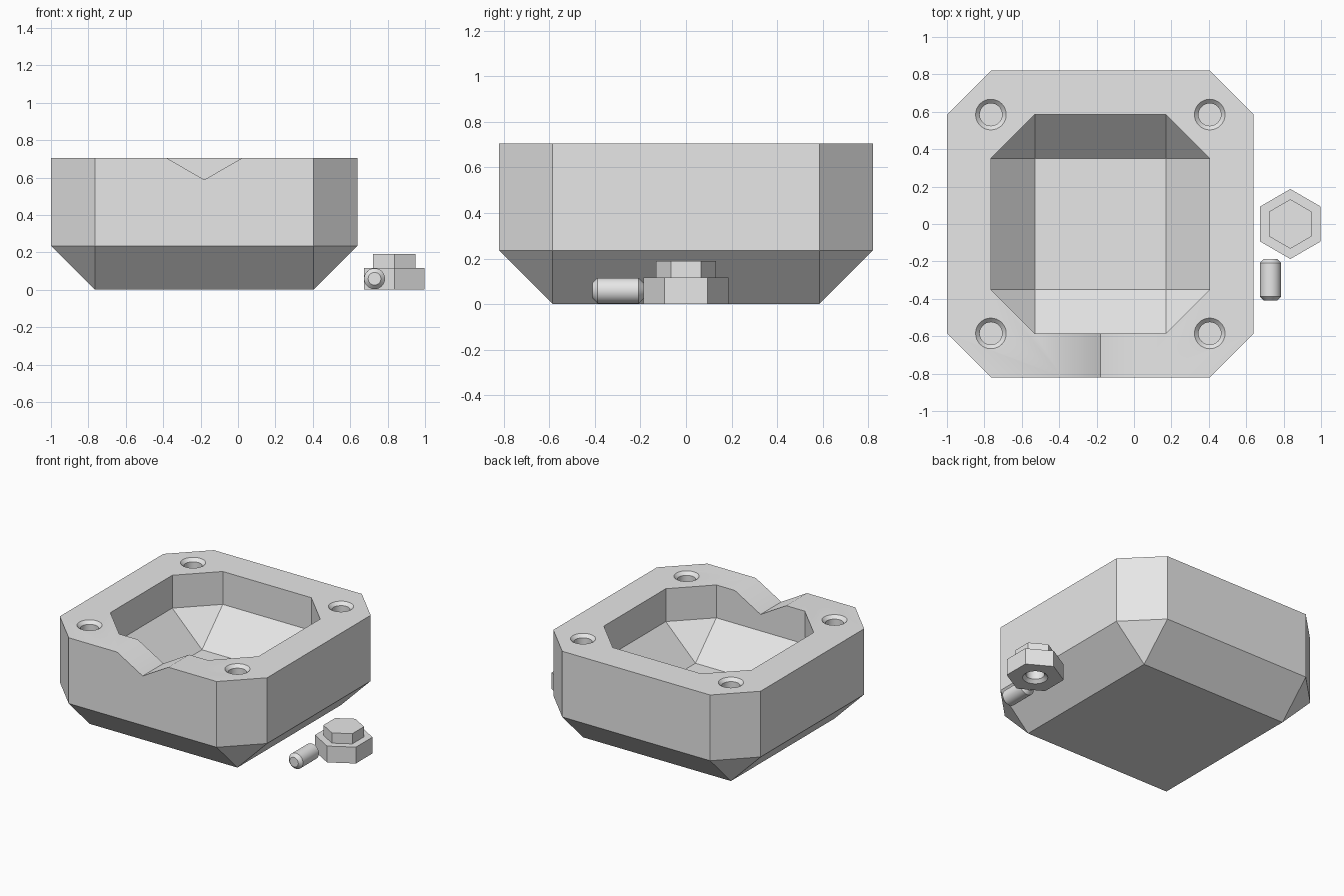
import bpy, bmesh, math
from mathutils import Matrix

if "Cube" in bpy.data.objects:
    bpy.data.objects.remove(bpy.data.objects["Cube"])

CX = -0.18          # body centre in x
U = 0.235           # wall thickness / chamfer size
H = 3 * U           # body height

grey = bpy.data.materials.new("plain grey")
grey.diffuse_color = (0.8, 0.8, 0.8, 1)
grey.use_nodes = True
grey.node_tree.nodes["Principled BSDF"].inputs["Base Color"].default_value = grey.diffuse_color


def finish(name, bm):
    bmesh.ops.recalc_face_normals(bm, faces=bm.faces)
    me = bpy.data.meshes.new(name)
    bm.to_mesh(me)
    bm.free()
    me.materials.append(grey)
    ob = bpy.data.objects.new(name, me)
    bpy.context.collection.objects.link(ob)
    return ob


def hull(name, points):
    """Convex solid around the points, with coplanar triangles merged."""
    bm = bmesh.new()
    for p in points:
        bm.verts.new(p)
    bmesh.ops.convex_hull(bm, input=bm.verts)
    bmesh.ops.dissolve_limit(bm, angle_limit=0.01, verts=bm.verts, edges=bm.edges)
    return finish(name, bm)


def lathe(name, profile, sides, matrix):
    """Stack of rings (radius, z) with capped ends; first point faces +y."""
    bm = bmesh.new()
    rings = []
    for r, z in profile:
        angles = [math.pi / 2 + 2 * math.pi * i / sides for i in range(sides)]
        rings.append([bm.verts.new((r * math.cos(a), r * math.sin(a), z)) for a in angles])
    for a, b in zip(rings, rings[1:]):
        for i in range(sides):
            j = (i + 1) % sides
            bm.faces.new((a[i], a[j], b[j], b[i]))
    bm.faces.new(rings[0])
    bm.faces.new(rings[-1])
    bm.transform(matrix)
    return finish(name, bm)


def tray_points(outer, flat, z_low, z_knee, z_top):
    """Square bottom growing into a chamfered square."""
    pts = []
    for sx in (-1, 1):
        for sy in (-1, 1):
            pts.append((CX + sx * flat, sy * flat, z_low))
            for z in (z_knee, z_top):
                pts.append((CX + sx * outer, sy * flat, z))
                pts.append((CX + sx * flat, sy * outer, z))
    return pts


def cut(target, cutter):
    mod = target.modifiers.new("cut", 'BOOLEAN')
    mod.operation = 'DIFFERENCE'
    mod.solver = 'EXACT'
    mod.object = cutter
    bpy.context.view_layer.objects.active = target
    bpy.ops.object.modifier_apply(modifier=mod.name)
    bpy.data.objects.remove(cutter)


# Mould body with sloped lower edge
body = hull("mould_body", tray_points(0.82, 0.585, 0, U, H))

# Cavity
cut(body, hull("cavity_cutter", tray_points(0.585, 0.35, U, 2 * U, H + 0.2)))

# Pouring notch through the front wall
depth, half = 0.117, 0.203
k = 1.5
cut(body, hull("notch_cutter", [
    p for y in (-0.95, -0.4) for p in (
        (CX, y, H - depth),
        (CX - half * k, y, H - depth + depth * k),
        (CX + half * k, y, H - depth + depth * k))]))

# Countersunk pin sockets in the four corners
socket = [(0.06, -0.117), (0.06, -0.022), (0.082, 0), (0.082, 0.05)]
for sx in (-1, 1):
    for sy in (-1, 1):
        place = Matrix.Translation((CX + sx * 0.585, sy * 0.585, H))
        cut(body, lathe("socket_cutter", socket, 32, place))

# Hexagonal stepped cap with a socket underneath
cap = lathe("hex_cap", [(0.187, 0), (0.187, 0.117), (0.132, 0.117), (0.132, 0.19)],
            6, Matrix.Translation((0.836, 0, 0)))
flip = Matrix.Translation((0.836, 0, 0)) @ Matrix.Rotation(math.pi, 4, 'X')
cut(cap, lathe("cap_socket_cutter", socket, 32, flip))

# Chamfered locating pin lying on its side
pin = lathe("locating_pin",
            [(0.034, -0.112), (0.056, -0.09), (0.056, 0.09), (0.034, 0.112)], 32,
            Matrix.Translation((0.73, -0.298, 0.059)) @ Matrix.Rotation(math.pi / 2, 4, 'X'))

# Smooth round walls, crisp edges
for ob in (body, cap, pin):
    bpy.ops.object.select_all(action='DESELECT')
    ob.select_set(True)
    bpy.context.view_layer.objects.active = ob
    bpy.ops.object.shade_smooth_by_angle(angle=math.radians(30))
